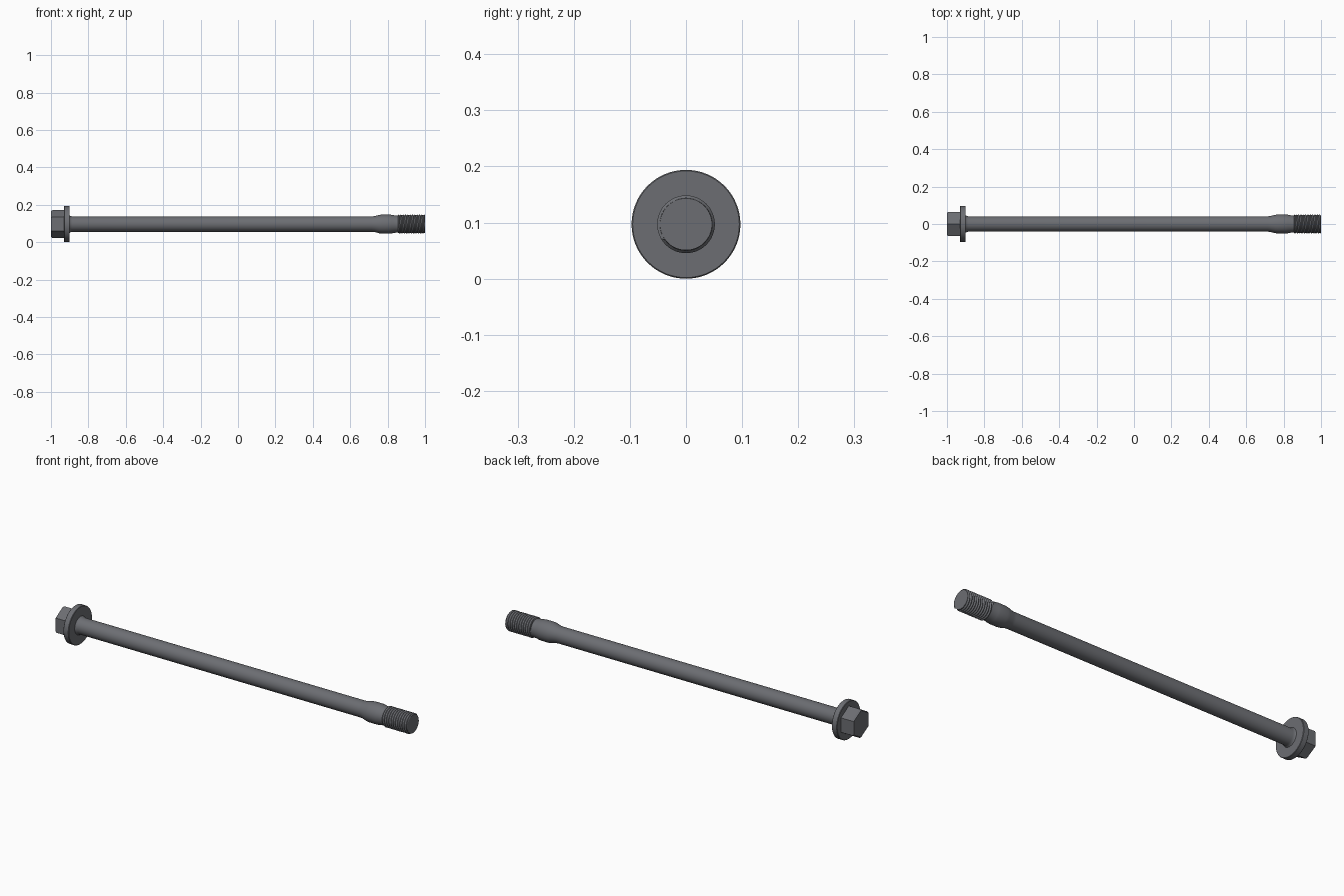
import bpy, bmesh
from math import pi, cos, sin, radians

if "Cube" in bpy.data.objects:
    bpy.data.objects.remove(bpy.data.objects["Cube"])

CZ = 0.097   # height of the bolt axis
SEG = 64


def finish(name, bm, smooth=True):
    bmesh.ops.remove_doubles(bm, verts=bm.verts, dist=1e-6)
    bmesh.ops.recalc_face_normals(bm, faces=bm.faces)
    me = bpy.data.meshes.new(name)
    bm.to_mesh(me)
    bm.free()
    ob = bpy.data.objects.new(name, me)
    bpy.context.collection.objects.link(ob)
    ob.location.z = CZ
    if smooth:
        bpy.ops.object.select_all(action='DESELECT')
        ob.select_set(True)
        bpy.context.view_layer.objects.active = ob
        bpy.ops.object.shade_smooth_by_angle(angle=radians(30))
    mat = bpy.data.materials.get("dark_steel") or bpy.data.materials.new("dark_steel")
    mat.diffuse_color = (0.15, 0.155, 0.17, 1)
    mat.use_nodes = True
    mat.node_tree.nodes["Principled BSDF"].inputs["Base Color"].default_value = mat.diffuse_color
    me.materials.append(mat)
    return ob


def lathe(name, profile, seg=SEG, start=0.0, smooth=True):
    """Revolve (x, radius) points around the x axis and cap both ends."""
    bm = bmesh.new()
    rings = []
    for x, r in profile:
        angles = [start + 2 * pi * i / seg for i in range(seg)]
        rings.append([bm.verts.new((x, r * cos(a), r * sin(a))) for a in angles])
    for a, b in zip(rings, rings[1:]):
        for i in range(seg):
            j = (i + 1) % seg
            bm.faces.new((a[i], a[j], b[j], b[i]))
    bm.faces.new(rings[0])
    bm.faces.new(rings[-1])
    return finish(name, bm, smooth)


# hexagonal head, corners up and down, slightly chamfered outer rim
lathe("hex_head", [(-1.0, 0.069), (-0.992, 0.0745), (-0.929, 0.0745)], 6, pi / 2, False)

# round flange under the head
lathe("flange", [(-0.93, 0.095), (-0.928, 0.097), (-0.902, 0.097), (-0.9, 0.095)])

# shank with root fillet, guide bulge and neck before the thread
lathe("shank", [(-0.902, 0.049), (-0.898, 0.045), (-0.892, 0.0425), (-0.885, 0.041),
                (0.715, 0.041), (0.73, 0.0425), (0.755, 0.049), (0.77, 0.051),
                (0.81, 0.051), (0.822, 0.0495), (0.838, 0.0465), (0.86, 0.0455)])

# thread core
X0, X1, PITCH = 0.855, 1.0, 0.0125
ROOT, CREST = 0.0465, 0.0515
lathe("thread_core", [(X0, 0.0455), (X0 + 0.001, ROOT - 0.0002), (X1, ROOT - 0.0002)])

# helical thread, clipped flat at both ends
bm = bmesh.new()
turns = int((X1 - X0) / PITCH) + 2
n = 48
crest, root = [], []
for k in range(turns * n + 1):
    a = 2 * pi * k / n
    for strip, offset, radius in ((crest, -1.0, CREST), (root, -0.5, ROOT)):
        x = X0 + PITCH * (k / n + offset)
        r = radius if X0 < x < X1 else ROOT
        x = min(max(x, X0), X1)
        strip.append(bm.verts.new((x, r * cos(a), r * sin(a))))
for k in range(turns * n):
    bm.faces.new((crest[k], crest[k + 1], root[k + 1], root[k]))
    if k + n + 1 < len(crest):
        bm.faces.new((root[k], root[k + 1], crest[k + n + 1], crest[k + n]))
finish("thread", bm)
